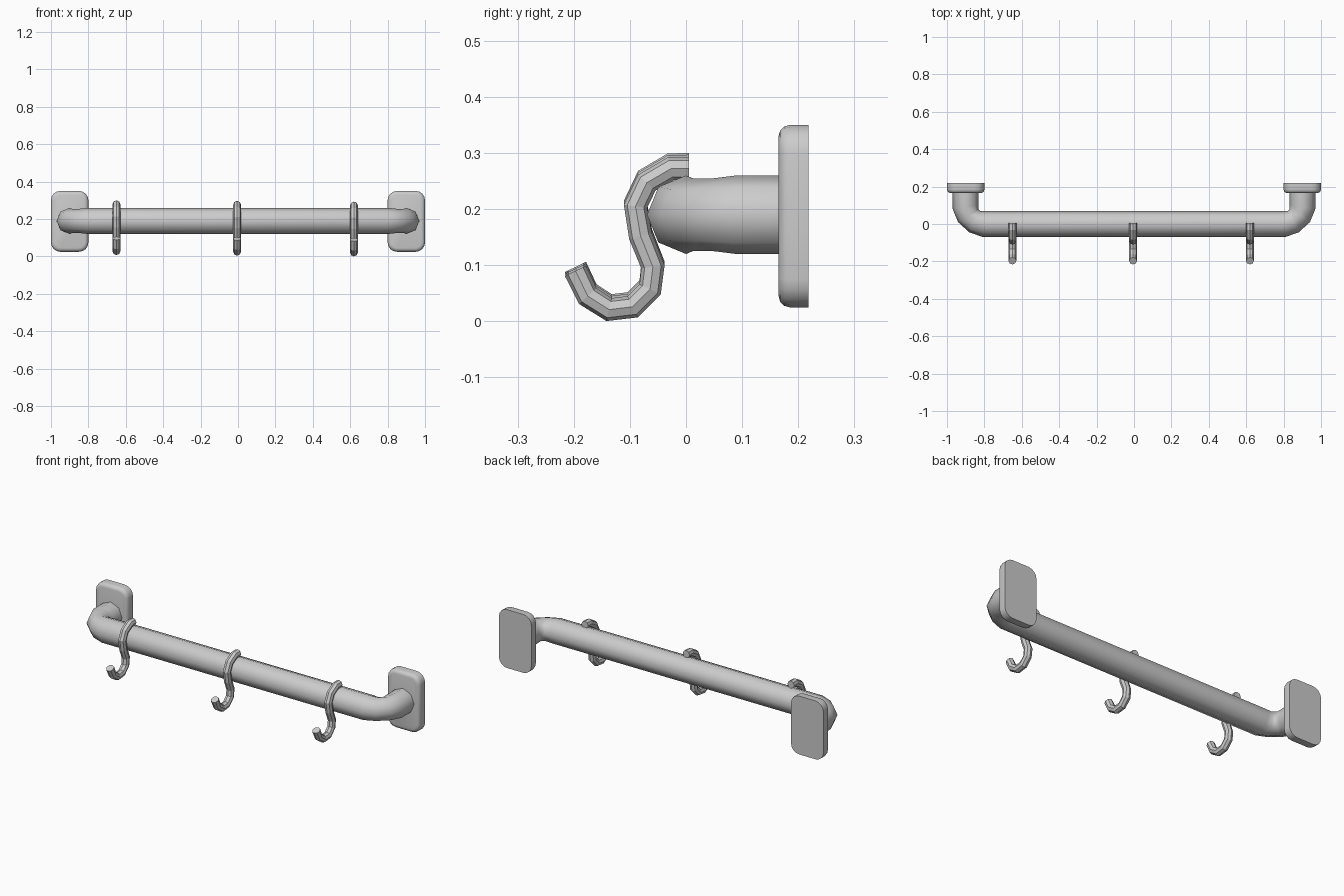
import bpy, bmesh
from math import sin, cos, pi, radians
from mathutils import Vector

if "Cube" in bpy.data.objects:
    bpy.data.objects.remove(bpy.data.objects["Cube"], do_unlink=True)

GREY = (0.6, 0.6, 0.6, 1)
metal = bpy.data.materials.new("grey_metal")
metal.use_nodes = True
metal.diffuse_color = GREY
metal.node_tree.nodes["Principled BSDF"].inputs["Base Color"].default_value = GREY


def finish(bm, name):
    bmesh.ops.recalc_face_normals(bm, faces=bm.faces)
    mesh = bpy.data.meshes.new(name)
    bm.to_mesh(mesh)
    bm.free()
    mesh.materials.append(metal)
    obj = bpy.data.objects.new(name, mesh)
    bpy.context.collection.objects.link(obj)
    return obj


def tube(name, path, radii, binormal, smooth, sides=8):
    """Sweep a polygon along a planar path with capped ends."""
    bm = bmesh.new()
    pts = [Vector(p) for p in path]
    binormal = Vector(binormal)
    rings = []
    for i, p in enumerate(pts):
        before = (p - pts[i - 1]).normalized() if i else Vector()
        after = (pts[i + 1] - p).normalized() if i < len(pts) - 1 else Vector()
        normal = binormal.cross((before + after).normalized())
        rings.append([bm.verts.new(p + radii[i] * (cos(a) * binormal + sin(a) * normal))
                      for a in (2 * pi * k / sides for k in range(sides))])
    for a, b in zip(rings, rings[1:]):
        for k in range(sides):
            j = (k + 1) % sides
            bm.faces.new((a[k], a[j], b[j], b[k])).smooth = smooth
    bm.faces.new(rings[0])
    bm.faces.new(rings[-1])
    return finish(bm, name)


# Rail with a rounded elbow at each end
BAR_Z, BAR_R, BEND = 0.19, 0.07, 0.1
half = [(0.8 + BEND * sin(radians(a)), 0.09 * (1 - cos(radians(a)))) for a in (0, 30, 60, 90)]
half.append((0.9, 0.18))
half_radii = [BAR_R, BAR_R * 0.92, BAR_R * 0.92, BAR_R, BAR_R]
path = [(-x, y, BAR_Z) for x, y in reversed(half)] + [(x, y, BAR_Z) for x, y in half]
tube("rail", path, half_radii[::-1] + half_radii, (0, 0, 1), True)

# Wall plates with rounded corners and a softened front rim
for side, label in ((1, "left"), (-1, "right")):
    bm = bmesh.new()
    bmesh.ops.create_cube(bm, size=1)
    for v in bm.verts:
        v.co = Vector((v.co.x * 0.2 + side * 0.9, v.co.y * 0.053 + 0.1915,
                       v.co.z * 0.325 + 0.1875))
    corners = [e for e in bm.edges if abs(e.verts[0].co.y - e.verts[1].co.y) > 0.01]
    bmesh.ops.bevel(bm, geom=corners, offset=0.05, segments=4, profile=0.5, affect='EDGES')
    rim = [e for e in bm.edges if all(v.co.y < 0.17 for v in e.verts)]
    bmesh.ops.bevel(bm, geom=rim, offset=0.02, segments=3, profile=0.5, affect='EDGES')
    plate = finish(bm, label + "_wall_plate")
    bpy.ops.object.select_all(action='DESELECT')
    plate.select_set(True)
    bpy.context.view_layer.objects.active = plate
    bpy.ops.object.shade_smooth_by_angle(angle=radians(35))

# S-shaped hooks hanging over the rail
S_CURVE = [(0.005, 0.275), (-0.027, 0.275), (-0.07, 0.25), (-0.09, 0.208),
           (-0.081, 0.155), (-0.059, 0.1), (-0.064, 0.06), (-0.095, 0.029),
           (-0.137, 0.024), (-0.175, 0.048), (-0.197, 0.093)]
for label, x, dz in (("right", -0.65, 0.004), ("middle", -0.005, 0.001), ("left", 0.62, -0.003)):
    tube(label + "_hook", [(x, y, z + dz) for y, z in S_CURVE],
         [0.021] * len(S_CURVE), (1, 0, 0), False)
